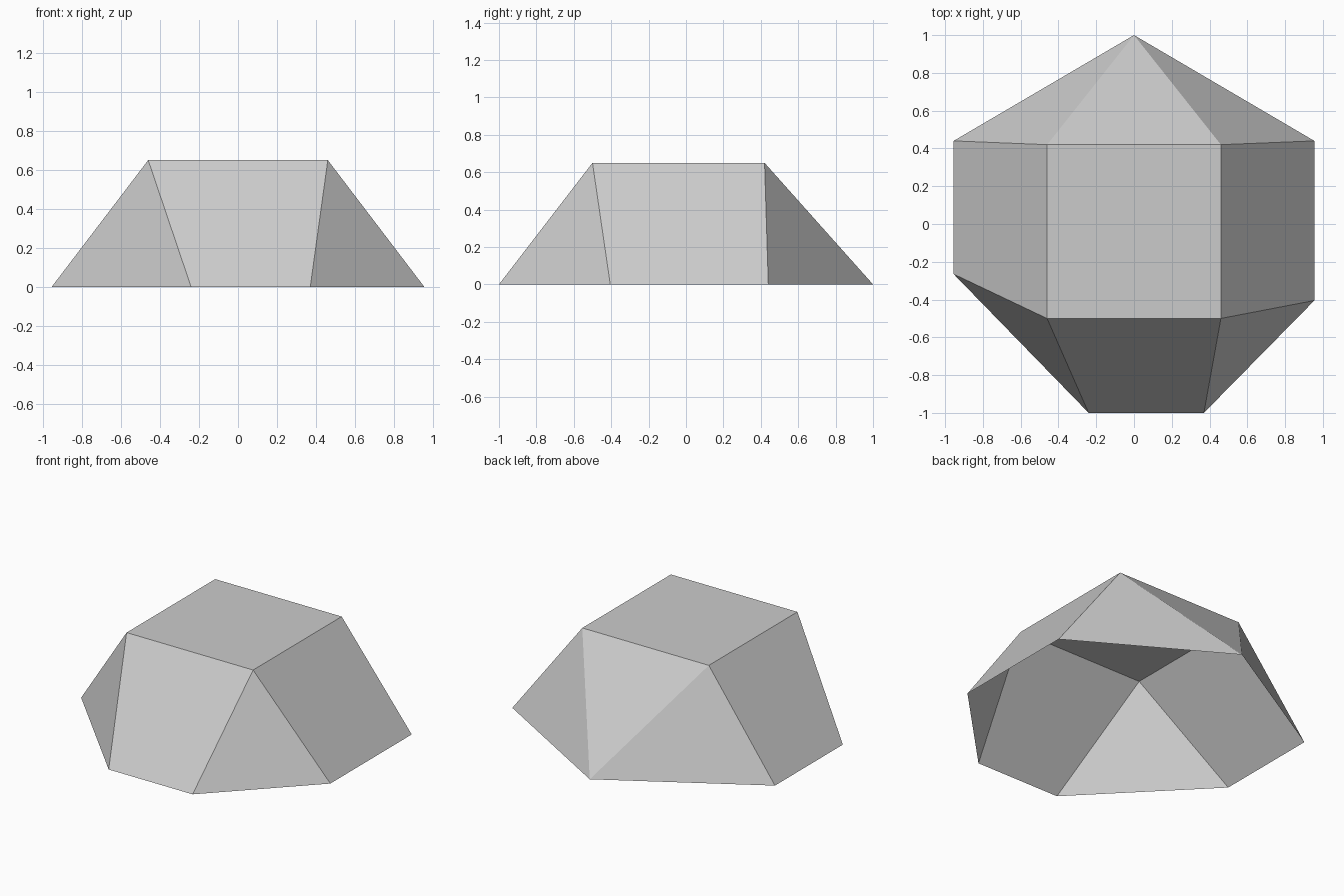
import bpy
import bmesh

cube = bpy.data.objects.get("Cube")
if cube:
    bpy.data.objects.remove(cube, do_unlink=True)

# Plain grey material
grey = bpy.data.materials.new("light_grey")
grey.use_nodes = True
colour = (0.6, 0.6, 0.6, 1)
grey.diffuse_color = colour
grey.node_tree.nodes["Principled BSDF"].inputs["Base Color"].default_value = colour

HEIGHT = 0.65
# Outlines, counter-clockwise from the front
ground = [(-0.24, -1), (0.37, -1), (0.955, -0.405), (0.955, 0.44),
          (0, 1), (-0.955, 0.44), (-0.955, -0.265)]
roof = [(-0.46, -0.5), (0.46, -0.5), (0.46, 0.42), (-0.46, 0.42)]

bm = bmesh.new()
g = [bm.verts.new((x, y, 0)) for x, y in ground]
r = [bm.verts.new((x, y, HEIGHT)) for x, y in roof]

# Flat roof; the underside stays open
bm.faces.new(r)
# Front, left and right sloping walls
bm.faces.new((g[0], g[1], r[1], r[0]))
bm.faces.new((g[2], g[3], r[2], r[1]))
bm.faces.new((g[5], g[6], r[0], r[3]))
# Pointed back wall
bm.faces.new((g[4], r[3], r[2]))
# Corner facets joining the walls
for a, b, top in ((1, 2, 1), (3, 4, 2), (4, 5, 3), (6, 0, 0)):
    bm.faces.new((g[a], g[b], r[top]))
bm.normal_update()

mesh = bpy.data.meshes.new("faceted_shell")
bm.to_mesh(mesh)
bm.free()
mesh.materials.append(grey)
shell = bpy.data.objects.new("faceted_shell", mesh)
bpy.context.collection.objects.link(shell)
